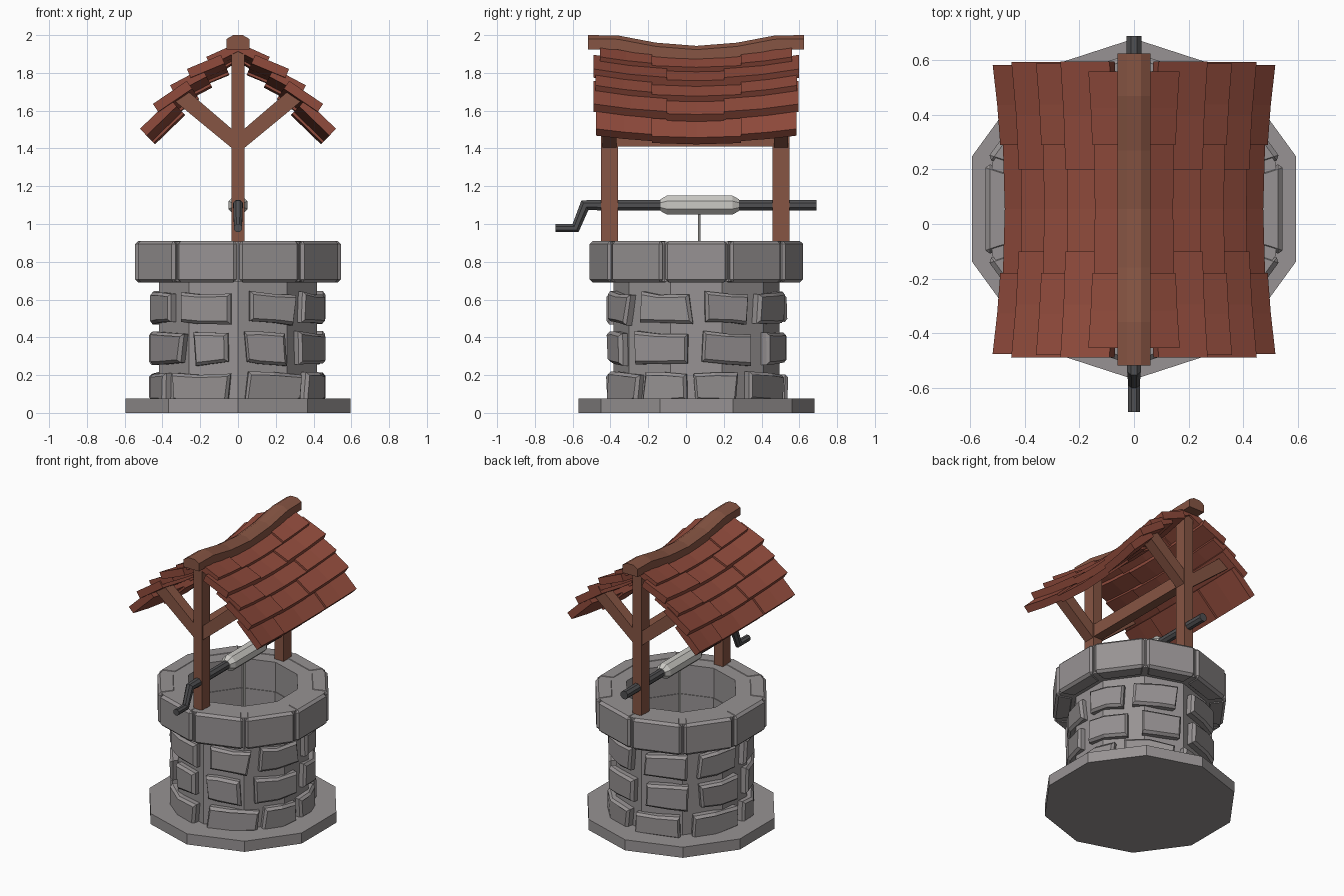
import bpy, bmesh, math, random
from mathutils import Vector

if "Cube" in bpy.data.objects:
    bpy.data.objects.remove(bpy.data.objects["Cube"])

random.seed(4)
CY = 0.055                      # centre of the well in y


def material(name, rgb):
    m = bpy.data.materials.new(name)
    m.diffuse_color = (*rgb, 1)
    m.use_nodes = True
    m.node_tree.nodes["Principled BSDF"].inputs["Base Color"].default_value = m.diffuse_color
    return m


STONE = material("grey_stone", (0.31, 0.29, 0.292))
WOOD = material("brown_wood", (0.24, 0.09, 0.056))
TILE = material("red_tile", (0.28, 0.07, 0.045))
IRON = material("dark_iron", (0.08, 0.08, 0.084))
ROPE = material("pale_rope", (0.6, 0.59, 0.56))


def build(name, lofts, mat, closed=False, bevel=0):
    """Each loft is a list of rings with equal point counts."""
    bm = bmesh.new()
    for rings in lofts:
        vs = [[bm.verts.new(p) for p in r] for r in rings]
        n = len(vs[0])
        for k in range(len(vs) if closed else len(vs) - 1):
            a, b = vs[k], vs[(k + 1) % len(vs)]
            for i in range(n):
                j = (i + 1) % n
                bm.faces.new((a[i], a[j], b[j], b[i]))
        if not closed:
            bm.faces.new(vs[0])
            bm.faces.new(vs[-1])
    bmesh.ops.recalc_face_normals(bm, faces=bm.faces[:])
    if bevel:
        bmesh.ops.bevel(bm, geom=bm.edges[:], offset=bevel, segments=1,
                        affect='EDGES', clamp_overlap=True)
    me = bpy.data.meshes.new(name)
    bm.to_mesh(me)
    bm.free()
    me.materials.append(mat)
    ob = bpy.data.objects.new(name, me)
    bpy.context.collection.objects.link(ob)
    return ob


def polar(r, deg, z):
    a = math.radians(deg)
    return (r * math.cos(a), CY + r * math.sin(a), z)


def decagon(r, z):
    return [polar(r, 90 + 36 * i, z) for i in range(10)]


def dec_radius(r, deg):
    """Distance to the side of a decagon with corner radius r."""
    return r * math.cos(math.radians(18)) / math.cos(math.radians((deg - 90) % 36 - 18))


def box(x0, x1, y0, y1, z0, z1):
    return [[(x0, y0, z), (x1, y0, z), (x1, y1, z), (x0, y1, z)] for z in (z0, z1)]


# base slab, wall and rim core
build("base_slab", [[decagon(0.625, 0), decagon(0.625, 0.075)]], STONE)


def tube(name, ro, ri, z0, z1):
    build(name, [[decagon(ro, z0), decagon(ro, z1), decagon(ri, z1), decagon(ri, z0)]],
          STONE, closed=True)


tube("well_wall", 0.44, 0.36, 0.06, 0.70)
tube("rim_core", 0.548, 0.365, 0.695, 0.908)

# rim blocks, one on each side of the decagon
blocks = []
for i in range(10):
    a = math.radians(108 + 36 * i)
    n, t = Vector((math.cos(a), math.sin(a), 0)), Vector((-math.sin(a), math.cos(a), 0))
    c = Vector((0, CY, 0))
    tan = math.tan(math.radians(18))
    blocks.append([[c + n * d + t * s * (d * tan - 0.008) + Vector((0, 0, z))
                    for d, s in ((0.43, -1), (0.545, -1), (0.545, 1), (0.43, 1))]
                   for z in (0.69, 0.911)])
build("rim_blocks", blocks, STONE, bevel=0.017)

# raised wall stones in three rows: (start, end) angles
ROWS = [
    (0.06, 0.21, [(-84, -43), (-38, -8), (-2, 29), (36, 78), (-138, -96), (-175, -147),
                  (86, 126), (134, 176)]),
    (0.26, 0.425, [(-85, -58), (-47, -4), (4, 42), (50, 84), (-119, -98), (-172, -129),
                   (95, 132), (141, 177)]),
    (0.475, 0.635, [(-84, -50), (-42, -4), (5, 36), (44, 82), (-131, -96), (-174, -140),
                    (96, 131), (140, 176)]),
]
stones = []
for z0, z1, spans in ROWS:
    for a0, a1 in spans:
        def jit(v):
            return random.uniform(-v, v)
        mid = (a0 + a1) / 2 + jit(4)
        zt, zb = jit(0.012), jit(0.012)
        pts = [(a0 + jit(2), z0 + zb), (mid, z0 + jit(0.005)), (a1 + jit(2), z0 - zb),
               (a1 + jit(2), z1 + zt), (mid, z1 + jit(0.01)), (a0 + jit(2), z1 - zt)]
        zc = (z0 + z1) / 2
        off = 0.045 + random.uniform(0, 0.012)
        rings = []
        for r, inset in ((0.41, 0), (0.44 + off - 0.016, 0), (0.44 + off, 0.016)):
            ka = 1 - inset / (math.radians(a1 - a0) * 0.24)
            kz = 1 - inset / ((z1 - z0) / 2)
            rings.append([polar(dec_radius(r, a), mid + (a - mid) * ka, zc + (z - zc) * kz)
                          for a, z in pts])
        stones.append(rings)
build("wall_stones", stones, STONE)

# posts, tie beam and braces
POSTS = (-0.405, 0.503)
build("posts", [box(-0.035, 0.035, y - 0.044, y + 0.044, 0.88, 1.95) for y in POSTS], WOOD)
build("tie_beam", [box(-0.033, 0.033, -0.38, 0.48, 1.41, 1.50)], WOOD)
braces = []
for y in POSTS:
    for s in (-1, 1):
        braces.append([[(s * x, yy, z) for x, z in
                        ((0.0, 1.375), (0.34, 1.655), (0.285, 1.72), (0.0, 1.475))]
                       for yy in (y - 0.038, y + 0.038)])
build("braces", braces, WOOD)

# sagging ridge beam
ridge = []
for y, z in ((-0.52, 2.0), (-0.36, 1.998), (-0.16, 1.96), (CY, 1.943), (0.27, 1.96),
             (0.47, 1.998), (0.625, 2.0)):
    ridge.append([(-0.06, y, z - 0.075), (0.06, y, z - 0.075), (0.06, y, z - 0.02),
                  (0.025, y, z), (-0.025, y, z), (-0.06, y, z - 0.02)])
build("ridge_beam", [ridge], WOOD)

# roof tiles: (upper x, z, lower x, z, front y, back y) per row, mirrored in x
COURSES = [
    (0.00, 1.965, 0.17, 1.89, -0.455, 0.56),
    (0.09, 1.895, 0.27, 1.82, -0.49, 0.597),
    (0.19, 1.825, 0.36, 1.735, -0.48, 0.588),
    (0.27, 1.757, 0.45, 1.635, -0.49, 0.595),
    (0.36, 1.66, 0.52, 1.505, -0.477, 0.584),
]
T = 0.05
for side, s in (("right", 1), ("left", -1)):
    tiles = []
    for k, (ux, uz, lx, lz, y0, y1) in enumerate(COURSES):
        L = math.hypot(lx - ux, lz - uz)
        nx, nz = (uz - lz) / L, (lx - ux) / L
        b0, b1 = (-0.18, 0.29) if k % 2 == 0 else (-0.10, 0.20)
        for ys, extra in (((y0, (y0 + b0) / 2, b0), 0), ((b0, CY, b1), 0.014),
                          ((b1, (y1 + b1) / 2, y1), 0)):
            rings = []
            for y in ys:
                d = 0.052 * (1 - ((y - CY) / 0.54) ** 2) + extra
                rings.append([(s * max(0, x - nx * (d + h)), y, z - nz * (d + h))
                              for x, z, h in ((ux, uz, 0), (lx, lz, 0), (lx, lz, T), (ux, uz, T))])
            tiles.append(rings)
    build(side + "_roof_tiles", tiles, TILE)


# axle, crank, spool and rope
def circle_y(y, z, r, n, tilt=0.0):
    """Ring facing along y, sheared by tilt so bends keep their thickness."""
    out = []
    for i in range(n):
        a = math.tau * (i + 0.5) / n
        h = r * math.sin(a)
        out.append((r * math.cos(a), y + h * tilt, z + h))
    return out


build("axle_and_crank", [[circle_y(-0.69, 0.978, 0.023, 8), circle_y(-0.585, 0.978, 0.023, 8, -0.75),
                          circle_y(-0.535, 1.10, 0.027, 8, -0.75), circle_y(-0.46, 1.10, 0.03, 8),
                          circle_y(0.69, 1.10, 0.03, 8)]], IRON)
build("rope_spool", [[circle_y(y, 1.10, r, 8) for y, r in
                      ((-0.135, 0.034), (-0.10, 0.055), (0.245, 0.055), (0.28, 0.034))]], ROPE)
build("rope", [[[(0.008 * math.cos(math.tau * i / 6), 0.07 + 0.008 * math.sin(math.tau * i / 6), z)
                 for i in range(6)] for z in (0.08, 1.08)]], ROPE)
